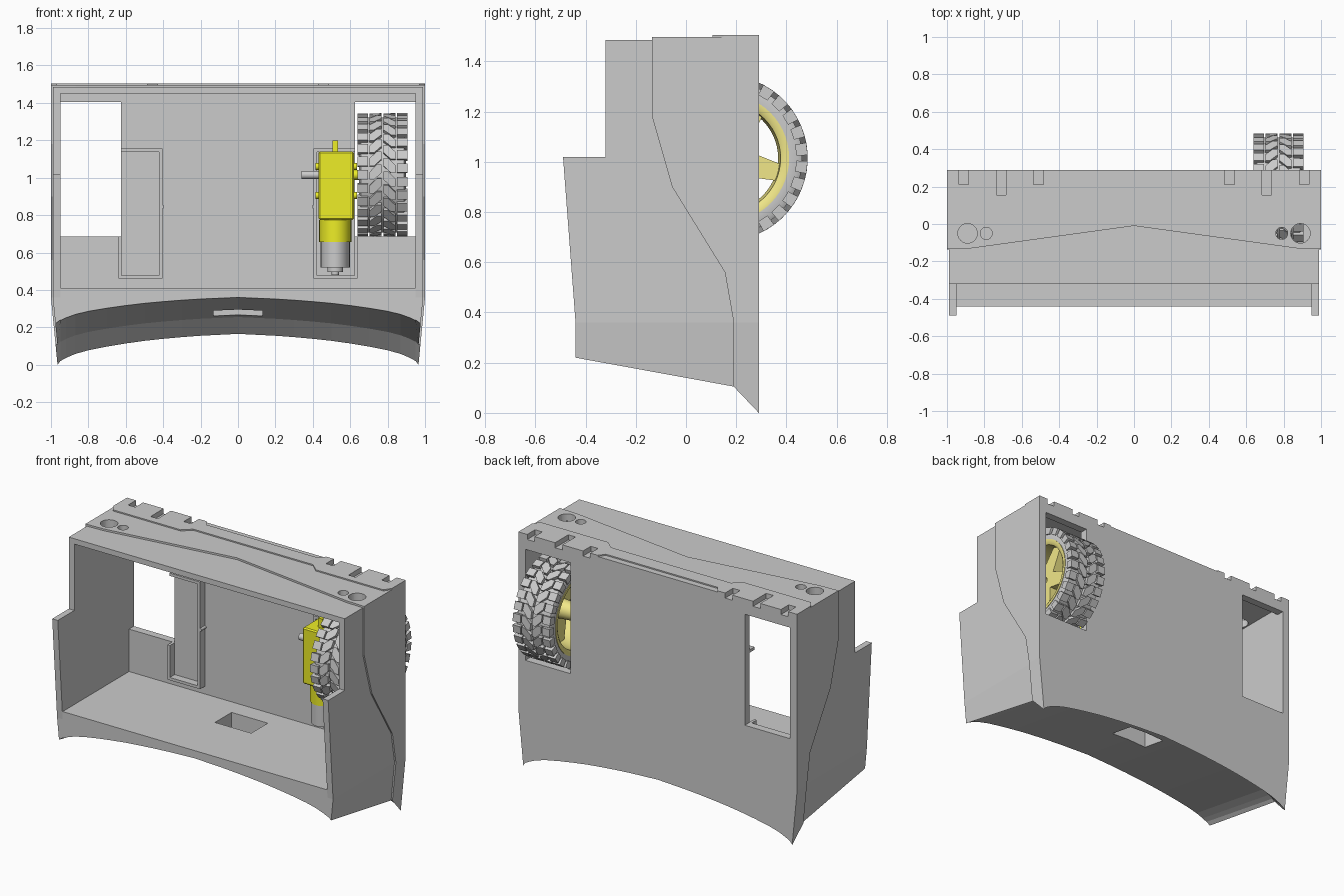
import bpy, bmesh
from math import pi, sin, cos, radians
from mathutils import Vector, Matrix

if "Cube" in bpy.data.objects:
    bpy.data.objects.remove(bpy.data.objects["Cube"])

def material(name, col):
    m = bpy.data.materials.new(name)
    m.diffuse_color = col
    m.use_nodes = True
    m.node_tree.nodes["Principled BSDF"].inputs["Base Color"].default_value = m.diffuse_color
    return m

YELLOW = material("bright_yellow", (0.85, 0.85, 0.02, 1))
PALE = material("rim_yellow", (0.88, 0.80, 0.25, 1))

def finish(bm, name, mat=None, smooth=False):
    bmesh.ops.recalc_face_normals(bm, faces=bm.faces[:])
    me = bpy.data.meshes.new(name)
    bm.to_mesh(me)
    bm.free()
    ob = bpy.data.objects.new(name, me)
    bpy.context.collection.objects.link(ob)
    if mat:
        me.materials.append(mat)
    if smooth:
        bpy.ops.object.select_all(action='DESELECT')
        ob.select_set(True)
        bpy.context.view_layer.objects.active = ob
        bpy.ops.object.shade_smooth_by_angle(angle=radians(35))
    return ob

def add_prism(bm, pts, axis, lo, hi):
    put = {'x': lambda u, v, t: (t, u, v), 'y': lambda u, v, t: (u, t, v),
           'z': lambda u, v, t: (u, v, t)}[axis]
    a = [bm.verts.new(put(u, v, lo)) for u, v in pts]
    b = [bm.verts.new(put(u, v, hi)) for u, v in pts]
    bm.faces.new(a)
    bm.faces.new(b[::-1])
    for i in range(len(a)):
        j = (i + 1) % len(a)
        bm.faces.new((a[i], a[j], b[j], b[i]))

def prism(name, pts, axis, lo, hi, mat=None):
    bm = bmesh.new()
    add_prism(bm, pts, axis, lo, hi)
    return finish(bm, name, mat)

def rect(u0, u1, v0, v1):
    return [(u0, v0), (u1, v0), (u1, v1), (u0, v1)]

def circle(u, v, r, n=32, flat=9.0):
    return [(u + r * cos(2 * pi * i / n), v + max(-flat, min(flat, r * sin(2 * pi * i / n))))
            for i in range(n)]

def rod(name, pts, axis, lo, hi, mat=None):
    bm = bmesh.new()
    add_prism(bm, pts, axis, lo, hi)
    return finish(bm, name, mat, True)

# --- floor with an arched, kinked underside
half = [(0, 0), (.1, .03), (.2, .06), (.3, .105), (.4, .16), (.5, .225), (.6, .31),
        (.7, .41), (.8, .53), (.87, .65), (.92, .78), (.95, .88)]
stations = [(-x, a) for x, a in half[:0:-1]] + half
bm = bmesh.new()
rings = [[bm.verts.new((x, y, z)) for y, z in
          [(-.44, .41), (.29, .41), (.29, .165 - .165 * a), (.19, .255 - .15 * a),
           (-.44, .36 - .14 * a)]] for x, a in stations]
for r, q in zip(rings, rings[1:]):
    for i in range(5):
        j = (i + 1) % 5
        bm.faces.new((r[i], r[j], q[j], q[i]))
bm.faces.new(rings[0])
bm.faces.new(rings[-1])
floor = finish(bm, "arched_floor")

# --- side walls: recessed front cheek and raised rear panel, tapering at the foot
seam = [(.19, .105), (.19, .36), (.155, .56), (-.055, .9), (-.135, 1.18), (-.135, 1.485)]
cheek = seam + [(-.32, 1.485), (-.32, 1.02), (-.49, 1.02), (-.44, .36), (-.44, .22)]
rear = seam + [(.29, 1.485), (.29, .0)]
for s, side in ((-1, "left"), (1, "right")):
    for name, pts, outer in (("front_cheek", cheek, .99), ("rear_panel", rear, 1.0)):
        bm = bmesh.new()
        add_prism(bm, pts, 'x', .95 * s, outer * s)
        bmesh.ops.bisect_plane(bm, geom=bm.verts[:] + bm.edges[:] + bm.faces[:], dist=1e-5,
                               plane_co=(0, 0, .36), plane_no=(0, 0, 1))
        for v in bm.verts:
            if v.co.z < .35:
                if abs(v.co.x) > .96:
                    v.co.x -= s * .035 * (.36 - v.co.z) / .36
                else:
                    v.co.z += .02
        finish(bm, f"{side}_{name}")

# --- back wall with two wheel windows
hw = [(.95, .4), (.95, .685), (.625, .685), (.625, 1.405), (.95, 1.405), (.95, 1.45)]
prism("back_wall", hw + [(-x, z) for x, z in hw[::-1]], 'y', .24, .29)

# --- top in three thin steps
base = prism("top_plate", rect(-.95, .95, -.32, .29), 'z', 1.45, 1.485)
step = prism("top_step", [(-1, .29), (-1, -.135), (-.87, -.13), (0, -.01), (.87, -.13),
                          (1, -.135), (1, .29)], 'z', 1.485, 1.497)
sh = [(.4, .25), (.43, .29), (1, .29), (1, .15), (.97, .105), (.485, .105), (.43, .155)]
strip = prism("top_rear_strip", sh + [(-x, y) for x, y in sh[::-1]], 'z', 1.497, 1.505)

# --- cut holes, rear notches and the floor slot
bm = bmesh.new()
for s in (-1, 1):
    add_prism(bm, circle(.89 * s, -.05, .052), 'z', 1.4, 1.6)
    add_prism(bm, circle(.79 * s, -.05, .032), 'z', 1.4, 1.6)
    for x, y in ((.91, .21), (.71, .155), (.51, .21)):
        add_prism(bm, rect(x * s - .026, x * s + .026, y, .32), 'z', 1.472, 1.6)
top_cutter = finish(bm, "top_cutter")
slot_cutter = prism("slot_cutter", rect(-.13, .13, -.05, .12), 'z', .1, .6)
for ob, cutter in ((base, top_cutter), (step, top_cutter), (strip, top_cutter),
                   (floor, slot_cutter)):
    mod = ob.modifiers.new("cut", 'BOOLEAN')
    mod.operation = 'DIFFERENCE'
    mod.solver = 'EXACT'
    mod.object = cutter
    bpy.context.view_layer.objects.active = ob
    bpy.ops.object.modifier_apply(modifier="cut")
for c in (top_cutter, slot_cutter):
    bpy.data.objects.remove(c)

# --- raised rims around the motor bays
bay = [(.625, 1.155), (.405, 1.155), (.405, .46), (.64, .46), (.64, .685), (.622, .685),
       (.622, .478), (.423, .478), (.423, 1.137), (.625, 1.137)]
for s, side in ((-1, "left"), (1, "right")):
    prism(f"{side}_bay_rim", [(x * s, z) for x, z in bay], 'y', .19, .25)
    rod(f"{side}_bay_peg", circle(.405 * s, .845, .01, 12), 'y', .19, .25)

# --- gear motor
Y, Z = .155, 1.015
gearbox = prism("gearbox", rect(.43, .62, .045, .265), 'z', .775, 1.14, YELLOW)
bev = gearbox.modifiers.new("round", 'BEVEL')
bev.width = .008
prism("gearbox_tab", rect(.505, .535, .10, .21), 'z', 1.14, 1.2, YELLOW)
ct = .52
rod("motor_collar", circle(ct, Y, .10, 32, .10), 'z', .655, .775, YELLOW).scale = (.86, 1, 1)
bpy.data.objects["motor_collar"].location.x = ct * .14
can = rod("motor_can", circle(0, 0, .1), 'z', .52, .66)
can.scale, can.location = (.78, 1, 1), (ct, Y, 0)
rod("motor_cap", circle(ct, Y, .042), 'z', .497, .52)
rod("motor_tip", circle(ct, Y, .02, 16), 'z', .48, .5)
rod("axle_stub", circle(Y, Z, .022, 16), 'x', .34, .44)
rod("axle", circle(Y, Z, .026, 16), 'x', .61, .68, YELLOW)
for i, z in enumerate((.905, 1.06)):
    rod(f"gearbox_boss_{i}", circle(.11, z, .018, 16), 'x', .415, .636, YELLOW)

# --- wheel: lathed about x
C = Vector((.7725, Y, Z))

def lathe(name, profile, mat=None, n=56):
    bm = bmesh.new()
    rings = [[bm.verts.new(C + Vector((x, r * cos(2 * pi * k / n), r * sin(2 * pi * k / n))))
              for x, r in profile] for k in range(n)]
    m = len(profile)
    for k in range(n):
        p, q = rings[k], rings[(k + 1) % n]
        for i in range(m):
            j = (i + 1) % m
            bm.faces.new((p[i], p[j], q[j], q[i]))
    return finish(bm, name, mat, True)

lathe("tyre", [(-.122, .25), (-.125, .29), (-.115, .308), (.115, .308), (.125, .29), (.122, .25)])
lathe("wheel_rim", [(-.126, .256), (-.126, .238), (-.115, .222), (0, .212), (.115, .222),
                    (.126, .238), (.126, .256)], PALE)
lathe("wheel_hub", [(-.12, .025), (-.12, .05), (.06, .065), (.075, .055), (.075, .025)], PALE, 32)

# --- five tapered spokes
bm = bmesh.new()
for k in range(5):
    n0 = len(bm.verts)
    add_prism(bm, [(.035, -.055), (.14, -.044), (.222, -.034), (.222, .034), (.14, .044),
                   (.035, .055)], 'x', .01, .075)
    bm.verts.ensure_lookup_table()
    M = Matrix.Translation(C) @ Matrix.Rotation(radians(-15 + 72 * k), 4, 'X')
    for v in bm.verts[n0:]:
        v.co = M @ v.co
finish(bm, "wheel_spokes", PALE)

# --- tread lugs: edge blocks and slanted inner bars (x, pitch fraction)
N = 28
bm = bmesh.new()

def lug(pts, phase, r0, r1):
    lo, hi = [[bm.verts.new(C + Vector((x, r * cos(t), r * sin(t)))) for x, t in
               [(x, (phase + f) * 2 * pi / N) for x, f in pts]] for r in (r0, r1)]
    bm.faces.new(lo)
    bm.faces.new(hi[::-1])
    for i in range(len(lo)):
        j = (i + 1) % len(lo)
        bm.faces.new((lo[i], lo[j], hi[j], hi[i]))

for k in range(N):
    for s in (-1, 1):
        ph = k + (.5 if s > 0 else 0)
        lug([(s * x, f) for x, f in rect(.078, .1325, -.34, .34)], ph, .285, .33)
        lug([(s * x, f) for x, f in ((.006, -.75), (.03, -.75), (.07, -.2), (.07, .35),
                                     (.045, .35), (.006, -.15))], ph, .30, .33)
finish(bm, "tyre_tread")
